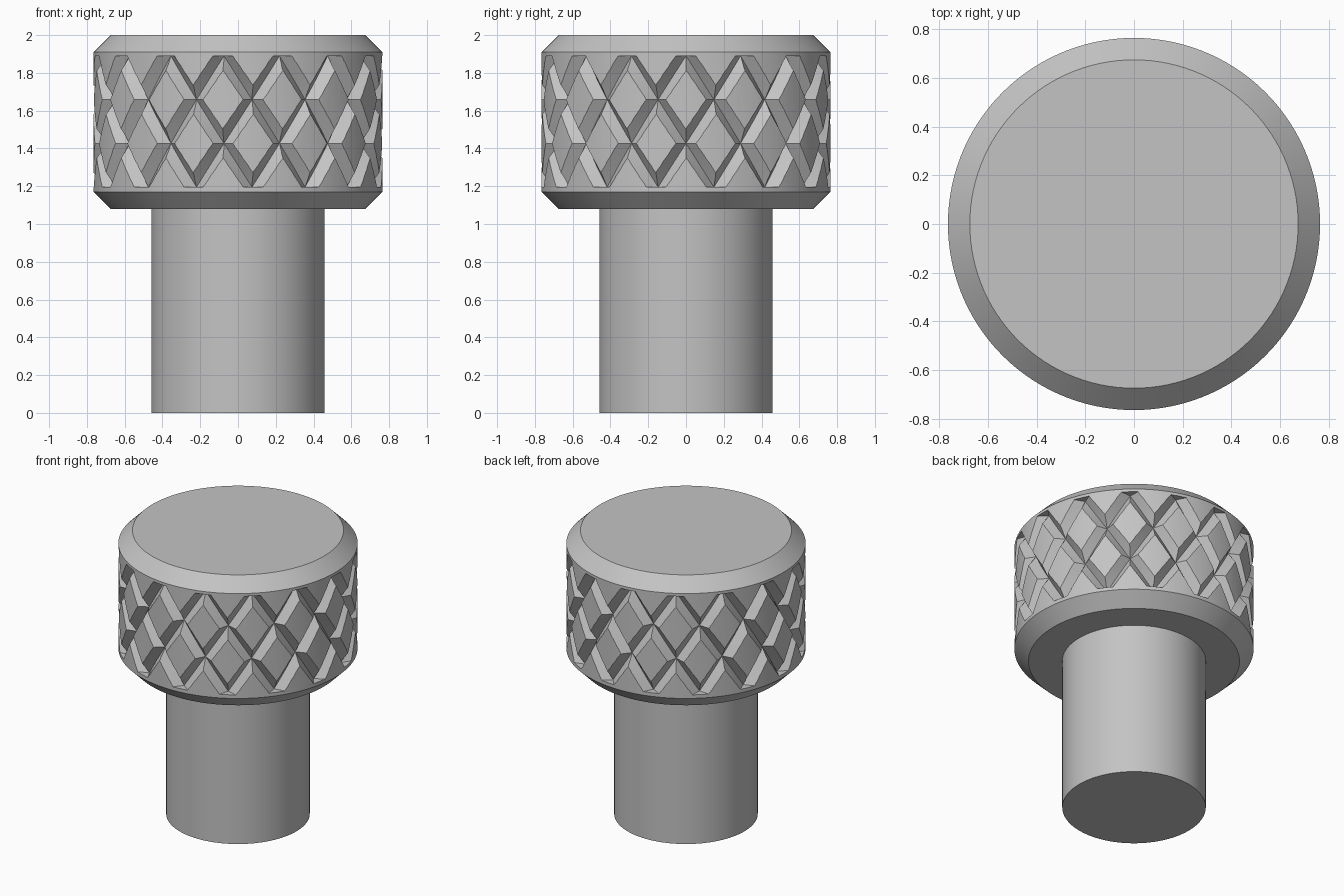
import bpy, bmesh, math

if "Cube" in bpy.data.objects:
    bpy.data.objects.remove(bpy.data.objects["Cube"])

R = 0.765                  # head radius
Z0, Z1 = 1.195, 1.89       # knurl height range
COUNT = 15                 # grooves per direction
TWIST = math.radians(36)   # turn of one groove
HALF_W, DEPTH, OVER = 0.055, 0.055, 0.03

grey = bpy.data.materials.new("plain_grey")
grey.diffuse_color = (0.55, 0.55, 0.55, 1)
grey.use_nodes = True
grey.node_tree.nodes["Principled BSDF"].inputs["Base Color"].default_value = grey.diffuse_color


def make_object(name, bm):
    bmesh.ops.recalc_face_normals(bm, faces=bm.faces)
    mesh = bpy.data.meshes.new(name)
    bm.to_mesh(mesh)
    bm.free()
    mesh.materials.append(grey)
    obj = bpy.data.objects.new(name, mesh)
    bpy.context.collection.objects.link(obj)
    return obj


def turned(name, profile, segments=120):
    """Closed solid turned around z from (radius, height) pairs."""
    bm = bmesh.new()
    rings = []
    for r, z in profile:
        rings.append([bm.verts.new((r * math.cos(2 * math.pi * i / segments),
                                    r * math.sin(2 * math.pi * i / segments), z))
                      for i in range(segments)])
    for a, b in zip(rings, rings[1:]):
        for i in range(segments):
            j = (i + 1) % segments
            bm.faces.new((a[i], a[j], b[j], b[i]))
    bm.faces.new(rings[0])
    bm.faces.new(rings[-1])
    return make_object(name, bm)


def groove_cutters(name, hand, steps=12):
    """Ring of twisted V-shaped bars, all leaning the same way."""
    bm = bmesh.new()
    wide = HALF_W * (DEPTH + OVER) / DEPTH
    section = [(R - DEPTH, 0), (R + OVER, wide), (R + OVER, -wide)]
    for k in range(COUNT):
        start = math.radians(12) + k * 2 * math.pi / COUNT
        rings = []
        for s in range(steps + 1):
            t = s / steps
            a = start + hand * TWIST * t
            c, d = math.cos(a), math.sin(a)
            rings.append([bm.verts.new((u * c - v * d, u * d + v * c, Z0 + (Z1 - Z0) * t))
                          for u, v in section])
        for a, b in zip(rings, rings[1:]):
            for i in range(3):
                j = (i + 1) % 3
                bm.faces.new((a[i], a[j], b[j], b[i]))
        bm.faces.new(rings[0])
        bm.faces.new(rings[-1])
    cutter = make_object(name, bm)
    cutter.hide_render = True
    return cutter


def activate(obj):
    bpy.ops.object.select_all(action='DESELECT')
    obj.select_set(True)
    bpy.context.view_layer.objects.active = obj


# Stem, running slightly into the head
stem = turned("stem", [(0.459, 0), (0.459, 1.1)])

# Chamfered head
head = turned("knurled_head", [(0.675, 1.08), (R, 1.17), (R, 1.91), (0.675, 2.0)])

# Crossing knurl grooves
for name, hand in (("right_groove_cutter", 1), ("left_groove_cutter", -1)):
    cutter = groove_cutters(name, hand)
    mod = head.modifiers.new(name, 'BOOLEAN')
    mod.operation = 'DIFFERENCE'
    mod.solver = 'EXACT'
    mod.object = cutter
    activate(head)
    bpy.ops.object.modifier_apply(modifier=mod.name)
    bpy.data.objects.remove(cutter, do_unlink=True)

# Smooth round sides, keep chamfer and groove edges sharp
for obj in (stem, head):
    activate(obj)
    bpy.ops.object.shade_smooth_by_angle(angle=math.radians(25))
